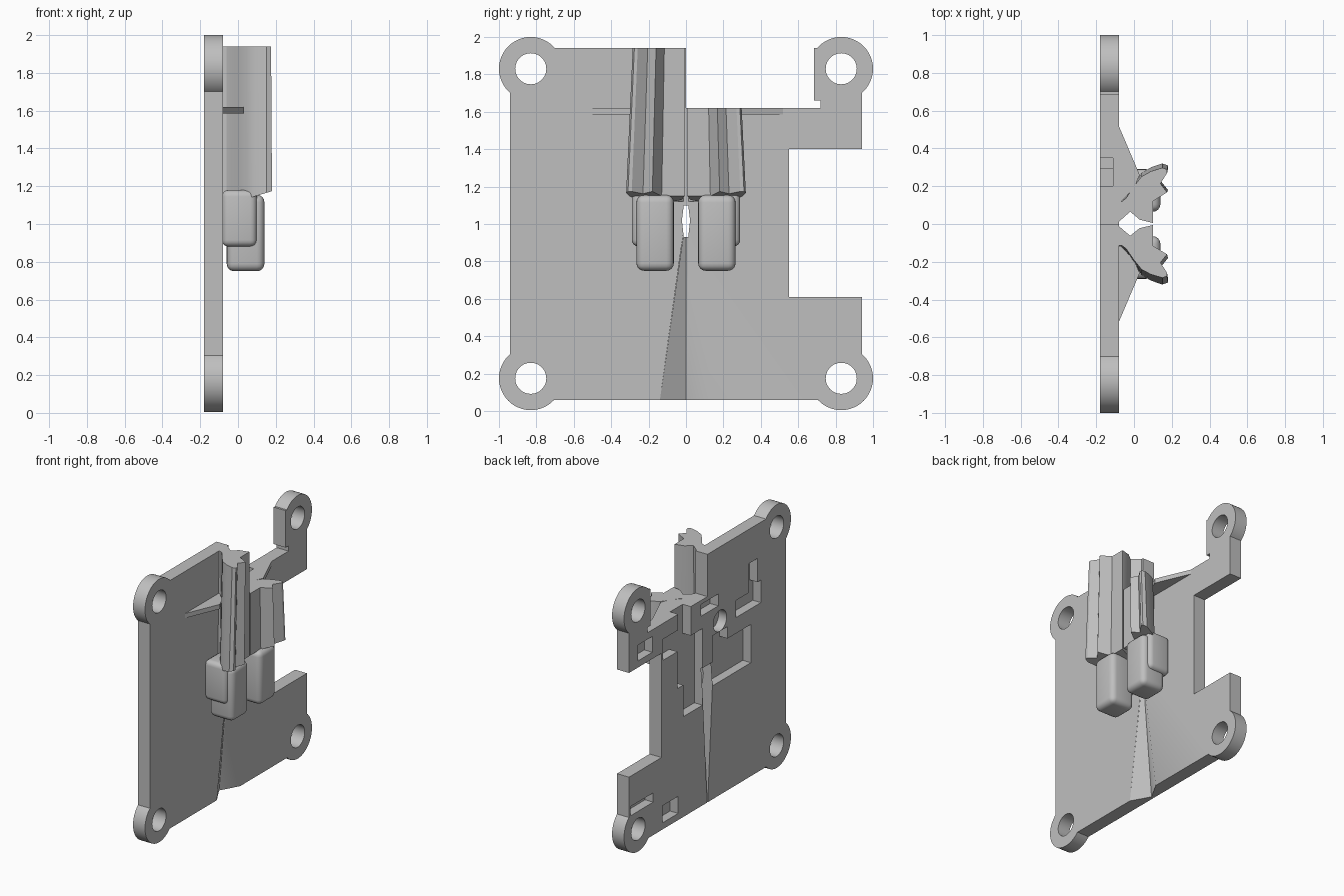
import bpy, bmesh, math
from mathutils import Vector

cube = bpy.data.objects.get("Cube")
if cube:
    bpy.data.objects.remove(cube)

grey = bpy.data.materials.new("light grey")
grey.use_nodes = True
GREY = (0.52, 0.52, 0.52, 1)
grey.diffuse_color = GREY
grey.node_tree.nodes["Principled BSDF"].inputs["Base Color"].default_value = GREY


def loft(name, low, high):
    """Solid between two matching rings of 3D points."""
    bm = bmesh.new()
    a = [bm.verts.new(p) for p in low]
    b = [bm.verts.new(p) for p in high]
    n = len(a)
    bm.faces.new(a)
    bm.faces.new(b)
    for i in range(n):
        j = (i + 1) % n
        bm.faces.new((a[i], a[j], b[j], b[i]))
    bmesh.ops.recalc_face_normals(bm, faces=bm.faces)
    mesh = bpy.data.meshes.new(name)
    bm.to_mesh(mesh)
    bm.free()
    mesh.materials.append(grey)
    ob = bpy.data.objects.new(name, mesh)
    bpy.context.collection.objects.link(ob)
    return ob


def along_x(name, yz, x0, x1):
    return loft(name, [(x0, y, z) for y, z in yz], [(x1, y, z) for y, z in yz])


def box(name, x0, x1, y0, y1, z0, z1):
    return along_x(name, [(y0, z0), (y1, z0), (y1, z1), (y0, z1)], x0, x1)


def disc(name, y, z, r, x0, x1, n=48):
    ring = [(y + r * math.cos(2 * math.pi * i / n), z + r * math.sin(2 * math.pi * i / n))
            for i in range(n)]
    return along_x(name, ring, x0, x1)


def apply_modifiers(ob):
    bpy.context.view_layer.update()
    graph = bpy.context.evaluated_depsgraph_get()
    mesh = bpy.data.meshes.new_from_object(ob.evaluated_get(graph))
    ob.modifiers.clear()
    ob.data = mesh


def combine(ob, other, op):
    mod = ob.modifiers.new("bool", "BOOLEAN")
    mod.operation, mod.object, mod.solver = op, other, "EXACT"
    apply_modifiers(ob)
    bpy.data.objects.remove(other)


def soften(ob, width, segments=4):
    mod = ob.modifiers.new("bevel", "BEVEL")
    mod.width, mod.segments = width, segments
    mod.limit_method, mod.angle_limit = "ANGLE", math.radians(40)
    apply_modifiers(ob)


BACK, FRONT = -0.18, -0.08

# Mounting plate with four drilled ears
plate = box("mounting_plate", BACK, FRONT, -0.94, 0.94, 0.06, 1.94)
corners = [(y, z) for y in (-0.83, 0.83) for z in (0.175, 1.83)]
for y, z in corners:
    combine(plate, disc("ear", y, z, 0.17, BACK, FRONT), "UNION")
for y, z in corners:
    combine(plate, disc("hole", y, z, 0.083, -0.3, 0.1), "DIFFERENCE")

# Cut-outs through the plate: top step, its undercut and the side window
for y0, y1, z0, z1 in [(0, 0.685, 1.62, 2.1), (0.6, 0.72, 1.62, 1.66), (0.55, 1.1, 0.61, 1.40)]:
    combine(plate, box("cutout", -0.3, 0.1, y0, y1, z0, z1), "DIFFERENCE")

# Recesses in the back face, as stepped outlines
recesses = [
    [(0.65, 0.31), (0.92, 0.31), (0.92, 0.38), (0.65, 0.38)],
    [(0.35, 0.11), (0.54, 0.11), (0.54, 0.24), (0.35, 0.24)],
    [(0.66, 1.45), (0.83, 1.45), (0.83, 1.57), (0.66, 1.57)],
    [(-0.64, 1.33), (-0.34, 1.33), (-0.34, 1.46), (-0.5, 1.46),
     (-0.5, 1.68), (-0.6, 1.68), (-0.6, 1.5), (-0.64, 1.5)],
    [(-0.52, 0.92), (-0.06, 0.92), (-0.06, 1.3), (-0.24, 1.3), (-0.24, 1.21), (-0.52, 1.21)],
    [(0.06, 0.82), (0.29, 0.82), (0.29, 1.06), (0.36, 1.06), (0.36, 1.34), (0.53, 1.34),
     (0.53, 1.5), (0.35, 1.5), (0.35, 1.65), (0.2, 1.65), (0.2, 1.4), (0.06, 1.4)],
    [(-0.13, 1.5), (0.08, 1.5), (0.08, 1.59), (-0.13, 1.59)],
]
for outline in recesses:
    combine(plate, along_x("recess", outline, -0.3, -0.112), "DIFFERENCE")
combine(plate, disc("recess", -0.15, 1.38, 0.08, -0.3, -0.112, 24), "DIFFERENCE")


def vee(x, apex, half, z):
    return [(x, -half, z), (x, half, z), (apex, 0, z)]


# Slanted channel: deepens downward in front, upward behind
combine(plate, loft("front_channel", vee(-0.07, -0.16, 0.16, 0.04),
                    vee(-0.07, -0.085, 0.03, 0.97)), "DIFFERENCE")
combine(plate, loft("back_channel", vee(-0.19, -0.178, 0.012, 0.04),
                    vee(-0.19, -0.10, 0.08, 1.1)), "DIFFERENCE")
combine(plate, along_x("slot", [(-0.012, 0.93), (0.012, 0.93), (0.022, 1.02), (0.012, 1.1),
                                (-0.012, 1.1), (-0.022, 1.02)], -0.3, 0.2), "DIFFERENCE")

# Cross-section of one clamp half, in x and y
half_profile = [(-0.09, 0.004), (-0.02, 0.07), (0.03, 0.025), (0.10, 0.006), (0.10, 0.13),
                (0.18, 0.18), (0.14, 0.23), (0.18, 0.29), (0.18, 0.31), (0.15, 0.32),
                (0.09, 0.30), (0.04, 0.27), (0.0, 0.215), (-0.04, 0.15), (-0.06, 0.13),
                (-0.09, 0.125)]

for side, label, top, narrow in [(-1, "right", 1.94, 0.89), (1, "left", 1.62, 0.93)]:
    # Upper clamp body, tapering toward the top
    low = [(x, side * y, 1.12 + 0.3 * max(0, x)) for x, y in half_profile]
    high = [(min(x, 0.175), side * y * narrow, top) for x, y in half_profile]
    loft(label + "_clamp", low, high)

    # Stepped rounded fingers hanging below the body
    def span(a, b):
        return sorted((side * a, side * b))
    soften(box(label + "_outer_finger", -0.085, 0.10, *span(0.08, 0.29), 0.88, 1.18), 0.035)
    soften(box(label + "_inner_finger", -0.06, 0.14, *span(0.065, 0.265), 0.75, 1.155), 0.04)

    # Thin triangular gusset bracing the body to the plate
    tri = [(-0.085, side * 0.53), (0.03, side * 0.26), (0.0, side * 0.19), (-0.085, side * 0.1)]
    loft(label + "_gusset", [(x, y, 1.585) for x, y in tri], [(x, y, 1.62) for x, y in tri])

# Smooth the curved walls and keep edges sharp
bpy.ops.object.select_all(action="DESELECT")
for ob in bpy.context.collection.objects:
    if ob.type == "MESH" and grey.name in ob.data.materials:
        ob.select_set(True)
        bpy.context.view_layer.objects.active = ob
bpy.ops.object.shade_smooth_by_angle(angle=math.radians(30))
